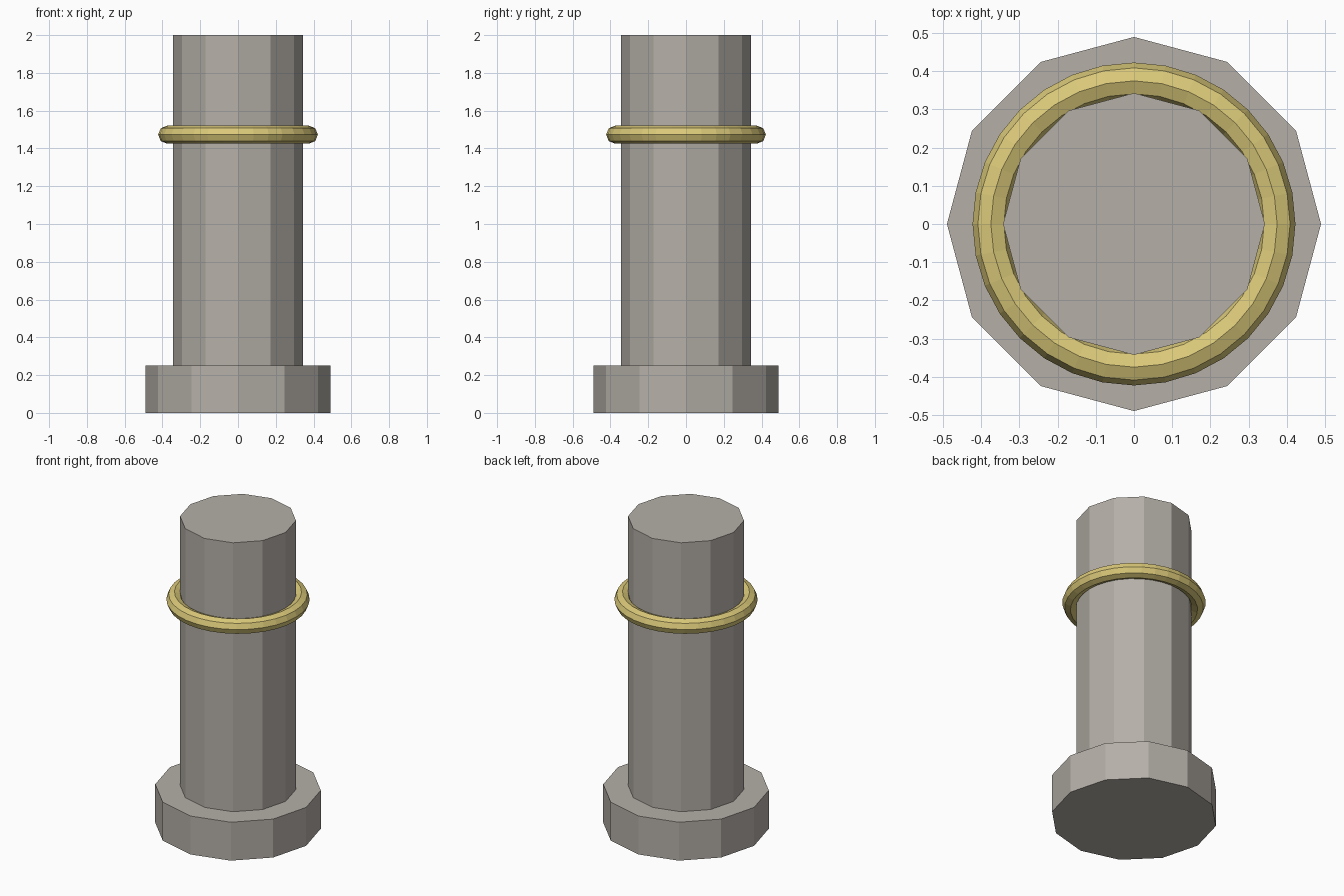
import bpy

cube = bpy.data.objects.get("Cube")
if cube:
    bpy.data.objects.remove(cube, do_unlink=True)


def make_material(name, rgb):
    mat = bpy.data.materials.new(name)
    mat.use_nodes = True
    mat.diffuse_color = (*rgb, 1)
    mat.node_tree.nodes["Principled BSDF"].inputs["Base Color"].default_value = (*rgb, 1)
    return mat


def finish(name, mat):
    obj = bpy.context.object
    obj.name = obj.data.name = name
    obj.data.materials.append(mat)
    return obj


def drum(name, radius, bottom, top, mat):
    """Upright twelve-sided prism with corners on the axes."""
    bpy.ops.mesh.primitive_cylinder_add(
        vertices=12, radius=radius, depth=top - bottom,
        location=(0, 0, (bottom + top) / 2))
    return finish(name, mat)


stone = make_material("warm grey stone", (0.46, 0.43, 0.39))
gold = make_material("pale gold", (0.70, 0.58, 0.19))

BASE_TOP = 0.25

# Wide foot and tall shaft
drum("base", 0.49, 0, BASE_TOP, stone)
drum("shaft", 0.343, BASE_TOP, 2, stone)

# Faceted ring around the upper shaft
bpy.ops.mesh.primitive_torus_add(
    major_radius=0.375, minor_radius=0.048,
    major_segments=32, minor_segments=8, location=(0, 0, 1.473))
finish("ring", gold)
